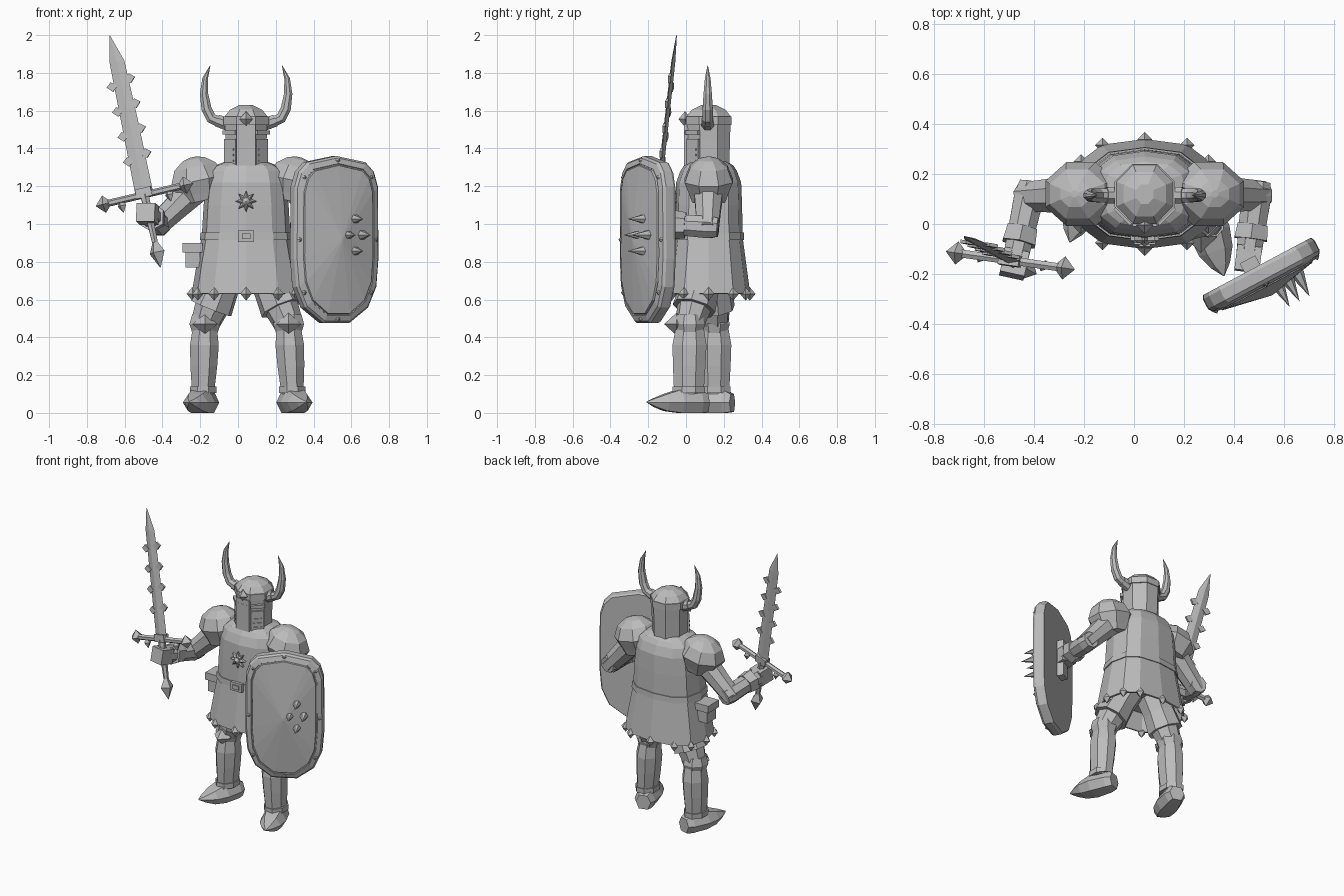
import bpy, bmesh
from math import sin, cos, pi, radians
from mathutils import Vector, Matrix

if "Cube" in bpy.data.objects:
    bpy.data.objects.remove(bpy.data.objects["Cube"])

CX, CY = 0.043, 0.12            # body axis
I4 = Matrix.Identity(4)
steel = bpy.data.materials.new("steel grey")
steel.diffuse_color = (0.5, 0.5, 0.5, 1)
steel.use_nodes = True
steel.node_tree.nodes["Principled BSDF"].inputs["Base Color"].default_value = steel.diffuse_color


def mk(name, verts, faces, M=I4):
    me = bpy.data.meshes.new(name)
    me.from_pydata([M @ Vector(v) for v in verts], [], faces)
    bm = bmesh.new()
    bm.from_mesh(me)
    bmesh.ops.recalc_face_normals(bm, faces=bm.faces)
    bm.to_mesh(me)
    bm.free()
    me.materials.append(steel)
    ob = bpy.data.objects.new(name, me)
    bpy.context.collection.objects.link(ob)
    return ob


def loft(name, rings, M=I4):
    n = len(rings[0])
    faces = [list(range(n)), list(range((len(rings) - 1) * n, len(rings) * n))]
    for r in range(len(rings) - 1):
        for i in range(n):
            j = (i + 1) % n
            faces.append([r * n + i, r * n + j, (r + 1) * n + j, (r + 1) * n + i])
    return mk(name, [p for ring in rings for p in ring], faces, M)


def ngon(x, y, z, rx, ry, n=8):
    k = 1 / cos(pi / n)          # flat sides touch the given radii
    return [(x + rx * k * cos(2 * pi * (i + .5) / n),
             y + ry * k * sin(2 * pi * (i + .5) / n), z) for i in range(n)]


def frame(loc, d):
    q = Vector(d).to_track_quat('Z', 'Y')
    return Matrix.Translation(loc) @ q.to_matrix().to_4x4()


def tube(name, pts, radii, n=8):
    pts = [Vector(p) for p in pts]
    rings, last = [], None
    for i, p in enumerate(pts):
        d = (pts[min(i + 1, len(pts) - 1)] - pts[max(i - 1, 0)]).normalized()
        q = last[0].rotation_difference(d) @ last[1] if last else d.to_track_quat('Z', 'Y')
        last = (d, q)            # carry the frame along so the tube does not twist
        rings.append([p + q @ Vector(v) for v in ngon(0, 0, 0, radii[i], radii[i], n)])
    return loft(name, rings)


def stud(name, loc, d, r, h, n=4):
    v = [(r * cos(2 * pi * i / n), r * sin(2 * pi * i / n), 0) for i in range(n)] + [(0, 0, h), (0, 0, -h)]
    f = [[i, (i + 1) % n, n + k] for i in range(n) for k in (0, 1)]
    return mk(name, v, f, frame(loc, d))


def box(name, c, s, M=I4):
    rings = [[(c[0] + a * s[0] / 2, c[1] + b * s[1] / 2, c[2] + z * s[2] / 2)
              for a, b in ((-1, -1), (1, -1), (1, 1), (-1, 1))] for z in (-1, 1)]
    return loft(name, rings, M)


# Tunic (hollow hem), belt and hem studs: 12-sided flattened ellipse
def oval(z, rx, ry):
    p = lambda t: (abs(t) ** .75) * (1 if t > 0 else -1) if abs(t) > 1e-6 else 0
    return [(CX + rx * p(cos(pi * i / 6)), CY + ry * p(sin(pi * i / 6)), z) for i in range(12)]


loft("tunic", [oval(*s) for s in ((.75, .25, .18), (.63, .275, .208), (.632, .288, .22), (.78, .263, .2),
     (.93, .235, .18), (1.1, .225, .177), (1.22, .21, .172), (1.28, .195, .15), (1.31, .165, .13), (1.33, .11, .1))])
loft("belt", [oval(.915, .245, .188), oval(.955, .24, .186)])
for p in oval(.63, .285, .218):
    stud("hem_stud", p, (0, 0, 1), .03, .036)
box("buckle", (CX, -.072, .935), (.085, .02, .06))
box("buckle_plate", (CX, -.08, .935), (.045, .02, .028))
box("pouch", (-.24, .11, .82), (.075, .1, .1))
box("pouch_lid", (-.24, .11, .875), (.105, .12, .05))

# Chest star
star = [[(CX + s * r * sin(pi * i / 8), y, 1.12 + s * r * cos(pi * i / 8))
         for i in range(16) for r in ((.057, .03)[i % 2],)] for s, y in ((1, -.04), (1, -.066), (.6, -.076))]
loft("chest_star", star)
stud("star_boss", (CX, -.076, 1.12), (0, -1, 0), .02, .015, 8)

# Helmet: shell, brow band, dome, face plates with vents
loft("helmet", [ngon(CX, CY, z, r, r + .004) for z, r in
     ((1.29, .105), (1.45, .109), (1.57, .113), (1.605, .085), (1.63, .035))])
loft("brow_band", [ngon(CX, CY, z, .121, .121) for z in (1.525, 1.57)])
for a in (-45, 0, 45):
    M = Matrix.Translation((CX, CY, 0)) @ Matrix.Rotation(radians(a), 4, 'Z')
    box("face_plate", (0, -.112 if a else -.12, 1.38 if a else 1.42), (.085 if a else .1, .02, .14 if a else .22), M)
    box("visor_rim", (0, -.116, 1.485), (.092, .03, .022), M)
    if a:
        for z in (1.335, 1.365, 1.395):
            box("vent", (0, -.123, z), (.06, .008, .01), M)
stud("helmet_jewel", (CX, -.005, 1.555), (0, 0, 1), .035, .042)
for s in (-1, 1):
    X = lambda d: CX + s * d
    tube("horn_socket", [(X(.09), .115, 1.525), (X(.155), .115, 1.548)], [.034, .032])
    tube("horn", [(X(.14), .115, 1.54), (X(.185), .115, 1.56), (X(.21), .115, 1.61), (X(.223), .115, 1.69),
                  (X(.217), .115, 1.77), (X(.19), .115, 1.84)], [.028, .028, .027, .022, .015, .001], 8)

# Arms: pauldron, upper arm, forearm, cuff, hand
ARMS = (("sword", -1, (-.42, .11, 1.0), (-.475, -.14, 1.05)), ("shield", 1, (.49, .115, .985), (.46, -.12, 1.0)))
for nm, s, elbow, hand in ARMS:
    sx = CX + s * .255
    loft(nm + "_pauldron", [ngon(0, 0, z, r, r * .88) for z, r in
         ((-.11, .1), (-.07, .115), (0, .145), (.075, .112), (.115, .06), (.127, .015))],
         Matrix.Translation((sx, CY, 1.23)) @ Matrix.Rotation(radians(12 * s), 4, 'Y'))
    e, h, sh = Vector(elbow), Vector(hand), Vector((sx, CY, 1.2))
    tube(nm + "_upper_arm", [sh, sh.lerp(e, .6), e + (e - sh).normalized() * .03], [.08, .066, .057])
    f = (h - e).normalized()
    tube(nm + "_forearm", [e - f * .055, e, e.lerp(h, .5), h], [.05, .06, .055, .05])
    tube(nm + "_cuff", [e.lerp(h, .5), e.lerp(h, .75)], [.06, .066], 6)
    box(nm + "_hand", (0, 0, .02), (.1, .1, .1), frame(h, f))

# Legs: thigh, tasset, knee, shin, boot
LEGS = (("front", (.14, .1, .77), (.268, .02, .47), (.288, .015, .1), 18),
        ("rear", (-.055, .13, .77), (-.175, .15, .47), (-.185, .15, .1), -18))
for nm, hip, knee, ankle, turn in LEGS:
    hip, knee, ankle = Vector(hip), Vector(knee), Vector(ankle)
    tube(nm + "_thigh", [hip, hip.lerp(knee, .5), knee], [.105, .095, .072])
    tube(nm + "_tasset", [hip.lerp(knee, .35), hip.lerp(knee, .72)], [.098, .108])
    tube(nm + "_knee", [knee + Vector((0, 0, z)) for z in (.05, .0, -.05)], [.068, .082, .066])
    stud(nm + "_knee_point", knee + Vector((0, -.07, 0)), (0, 0, 1), .066, .06)
    loft(nm + "_shin", [ngon(*knee.lerp(ankle, t), rx, ry) for t, rx, ry in
         ((.05, .064, .074), (.3, .076, .09), (.6, .071, .086), (1, .058, .078))])
    loft(nm + "_ankle_cuff", [ngon(ankle.x, ankle.y, z, .07, .086) for z in (.105, .14)])
    boot = [[(w * .6, -s, b), (w, -s, max(b, .055)), (w * .55, -s, t), (-w * .55, -s, t), (-w, -s, max(b, .055)),
             (-w * .6, -s, b)] for s, w, b, t in ((-.1, .05, .005, .1), (-.06, .07, 0, .12), (.05, .083, 0, .125),
             (.13, .07, .01, .1), (.19, .04, .032, .078), (.235, .002, .056, .06))]
    loft(nm + "_boot", boot, Matrix.Translation((ankle.x, ankle.y, 0)) @ Matrix.Rotation(radians(turn), 4, 'Z'))

# Sword, in its own frame: x along the guard, z along the blade
u = Vector((-.185, .096, .845)).normalized()
g = Vector((.5, -.07, .12))
g = (g - u * g.dot(u)).normalized()
y = u.cross(g)
S = Matrix.Translation((-.495, -.146, 1.155)) @ Matrix((g, y, u)).transposed().to_4x4()
loft("blade", [[(w + o, 0, z), (o, t, z), (-w + o, 0, z), (o, -t, z)] for z, w, t, o in
     ((0, .048, .014, 0), (.4, .045, .012, .006), (.72, .04, .011, .008), (.868, .002, .002, 0))], S)
Z = lambda p: S @ Vector(p)
for i in range(4):
    for s in (-1, 1):
        zc, x0 = .2 + i * .136 + s * .012, s * .04 + .005
        loft("blade_barb", [[(x0 + s * w, t, zc + d) for w, d in ((-.02, 0), (.012, .028), (.04, .004), (.012, -.024))]
                            for t in (-.007, .007)], S)
tube("guard", [Z((-.22, 0, 0)), Z((.22, 0, 0))], [.016, .016], 6)
box("guard_block", (0, 0, .01), (.085, .045, .05), S)
for s in (-1, 1):
    stud("guard_tip", Z((s * .222, 0, 0)), g, .047, .046)
    stud("guard_barb", Z((s * .13, 0, -.03)), u, .025, .04)
tube("grip", [Z((0, 0, 0)), Z((0, 0, -.26))], [.022, .015], 6)
stud("pommel", Z((0, 0, -.315)), u, .045, .085)

# Shield, in its own frame: x across, y up, z outward
a = radians(28)
H = Matrix.Translation((.492, -.17, .917)) @ Matrix(((cos(a), 0, sin(a)), (sin(a), 0, -cos(a)), (0, 1, 0))).to_4x4()
half = [(.175, .41), (.225, .36), (.25, .28), (.253, -.1), (.24, -.25), (.19, -.36), (.08, -.44)]
outline = [(0, .443)] + half + [(-p, q) for p, q in reversed(half)]
loft("shield", [[(p * k, q * (1 - (1 - k) * .6) if k > .5 else q * k, d) for p, q in outline] for k, d in
     ((.97, 0), (1, .015), (1, .06), (.96, .075), (.85, .085), (.84, .079), (.82, .08), (.81, .09), (.02, .13))], H)
n = H.to_3x3() @ Vector((0, 0, 1))
for p, q in ((0, .42), (.2, .33), (.228, 0), (.2, -.28), (0, -.42), (-.2, -.28), (-.228, 0), (-.2, .33)):
    stud("shield_rivet", H @ Vector((p, q, .078)), n, .014, .014, 6)
for p, q in ((0, .085), (-.045, 0), (.045, 0), (0, -.085)):
    stud("shield_spike", H @ Vector((.085 + p, .025 + q, .105)), n, .027, .1, 6)
box("shield_strap", (-.02, .07, -.02), (.07, .26, .045), H)
